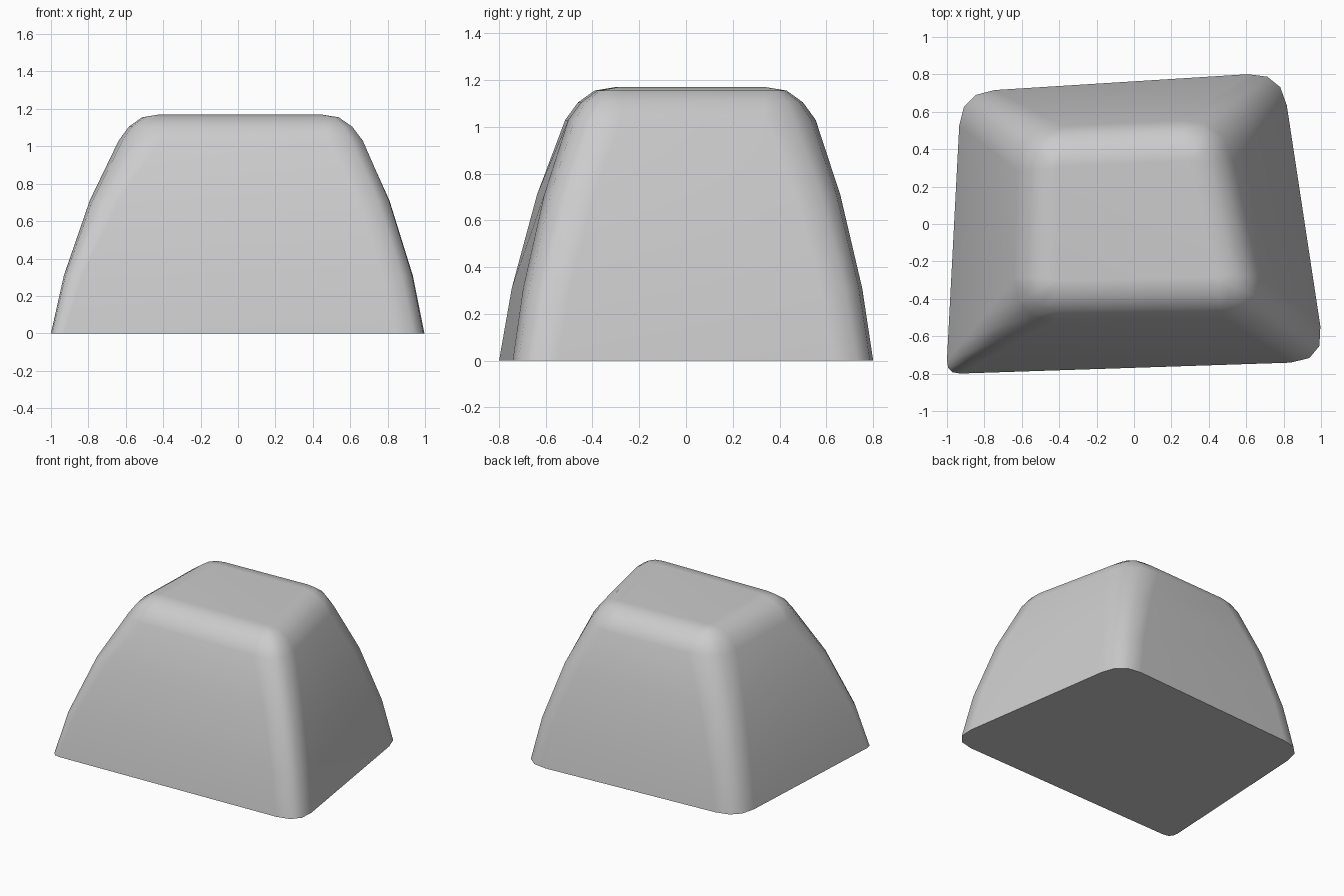
import bpy
import bmesh
from mathutils import Vector

cube = bpy.data.objects.get("Cube")
if cube:
    bpy.data.objects.remove(cube, do_unlink=True)

# Corners run front left, front right, back right, back left as seen from the front
BASE = [Vector(p) for p in ((-1.004, -0.802), (1.025, -0.735), (0.79, 0.812), (-0.925, 0.705))]
SHOULDER = [Vector(p) for p in ((-0.645, -0.52), (0.715, -0.5), (0.48, 0.565), (-0.615, 0.515))]
BASE_ROUND = [0.075, 0.19, 0.18, 0.18]
TOP_ROUND = 0.23
STEPS = 3

# Height, taper from base to shoulder, inset of the rounded top edge
LEVELS = [(0, 0, 0), (0.31, 0.19, 0), (0.71, 0.57, 0), (1.03, 1, 0),
          (1.105, 1, 0.055), (1.155, 1, 0.125), (1.17, 1, 0.215)]


def inset_quad(quad, d):
    """Move every side of the quad inwards by d."""
    out = []
    for i, c in enumerate(quad):
        a = (quad[i - 1] - c).normalized()
        b = (quad[(i + 1) % 4] - c).normalized()
        out.append(c + (a + b) * d / abs(a.cross(b)))
    return out


def ring(bm, z, taper, inset):
    """One rounded four-sided cross-section."""
    quad = inset_quad([a.lerp(b, taper) for a, b in zip(BASE, SHOULDER)], inset)
    verts = []
    for i, c in enumerate(quad):
        r = BASE_ROUND[i] * (1 - taper) + TOP_ROUND * taper - inset
        a = c + (quad[i - 1] - c).normalized() * r
        b = c + (quad[(i + 1) % 4] - c).normalized() * r
        for k in range(STEPS + 1):
            t = k / STEPS
            p = a.lerp(c, t).lerp(c.lerp(b, t), t)
            verts.append(bm.verts.new((p.x, p.y, z)))
    return verts


# Loft the tapering block
bm = bmesh.new()
rings = [ring(bm, *level) for level in LEVELS]
for low, high in zip(rings, rings[1:]):
    for i in range(len(low)):
        j = (i + 1) % len(low)
        bm.faces.new((low[i], low[j], high[j], high[i]))
bm.faces.new(rings[0][::-1])
bm.faces.new(rings[-1])
bmesh.ops.recalc_face_normals(bm, faces=bm.faces)
mesh = bpy.data.meshes.new("tapered_block")
bm.to_mesh(mesh)
bm.free()
block = bpy.data.objects.new("tapered_block", mesh)
bpy.context.collection.objects.link(block)

# Plain grey
grey = bpy.data.materials.new("light_grey")
grey.use_nodes = True
colour = (0.6, 0.6, 0.6, 1)
grey.diffuse_color = colour
grey.node_tree.nodes["Principled BSDF"].inputs["Base Color"].default_value = colour
mesh.materials.append(grey)

# Smooth sides with a sharp bottom edge
bpy.ops.object.select_all(action="DESELECT")
block.select_set(True)
bpy.context.view_layer.objects.active = block
bpy.ops.object.shade_smooth_by_angle(angle=0.9)
weighted = block.modifiers.new("weighted_normals", "WEIGHTED_NORMAL")
weighted.keep_sharp = True
